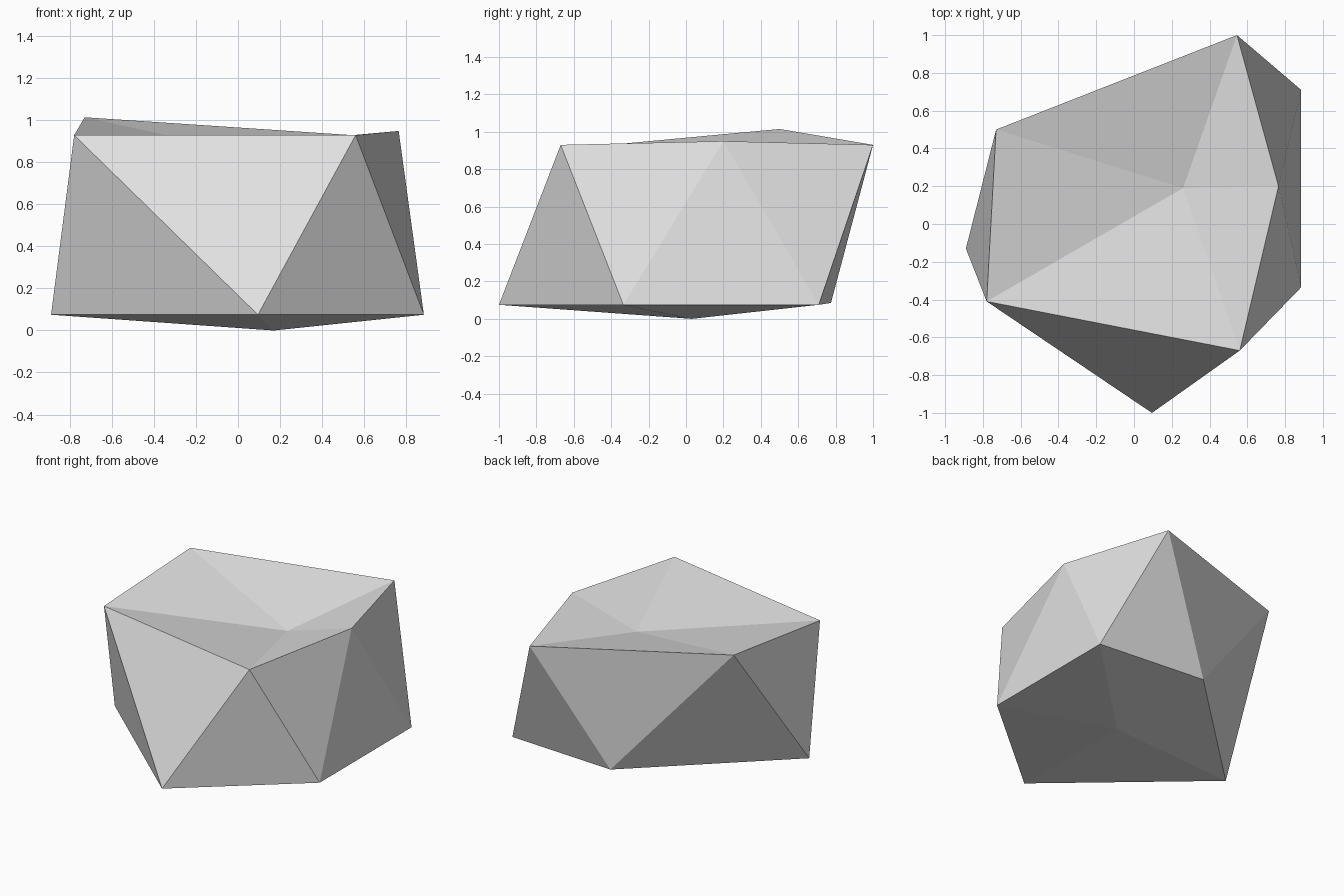
import bpy
import bmesh

default_cube = bpy.data.objects.get("Cube")
if default_cube:
    bpy.data.objects.remove(default_cube, do_unlink=True)

# Stone colour
stone = bpy.data.materials.new("stone_grey")
stone.use_nodes = True
colour = (0.74, 0.74, 0.74, 1)
stone.diffuse_color = colour
stone.node_tree.nodes["Principled BSDF"].inputs["Base Color"].default_value = colour

# Upper and lower five-cornered rims, each running anticlockwise from above
upper_rim = [(-0.78, -0.41, 0.93), (0.56, -0.67, 0.93), (0.765, 0.2, 0.95),
             (0.545, 1, 0.93), (-0.73, 0.5, 1.015)]
lower_rim = [(0.095, -1, 0.075), (0.885, -0.335, 0.075), (0.885, 0.71, 0.075),
             (0.06, 0.775, 0.085), (-0.89, -0.13, 0.075)]

bm = bmesh.new()
upper = [bm.verts.new(p) for p in upper_rim]
lower = [bm.verts.new(p) for p in lower_rim]
top_dent = bm.verts.new((0.26, 0.19, 0.8))
base_point = bm.verts.new((0.17, 0.03, 0))

# Triangle fans for the dented top and the base, with a zigzag band between
count = len(upper)
for i in range(count):
    j = (i + 1) % count
    bm.faces.new((top_dent, upper[i], upper[j]))
    bm.faces.new((upper[i], lower[i], upper[j]))
    bm.faces.new((upper[j], lower[i], lower[j]))
    bm.faces.new((base_point, lower[j], lower[i]))
bmesh.ops.recalc_face_normals(bm, faces=bm.faces)

mesh = bpy.data.meshes.new("faceted_stone")
bm.to_mesh(mesh)
bm.free()
mesh.materials.append(stone)
rock = bpy.data.objects.new("faceted_stone", mesh)
bpy.context.collection.objects.link(rock)
